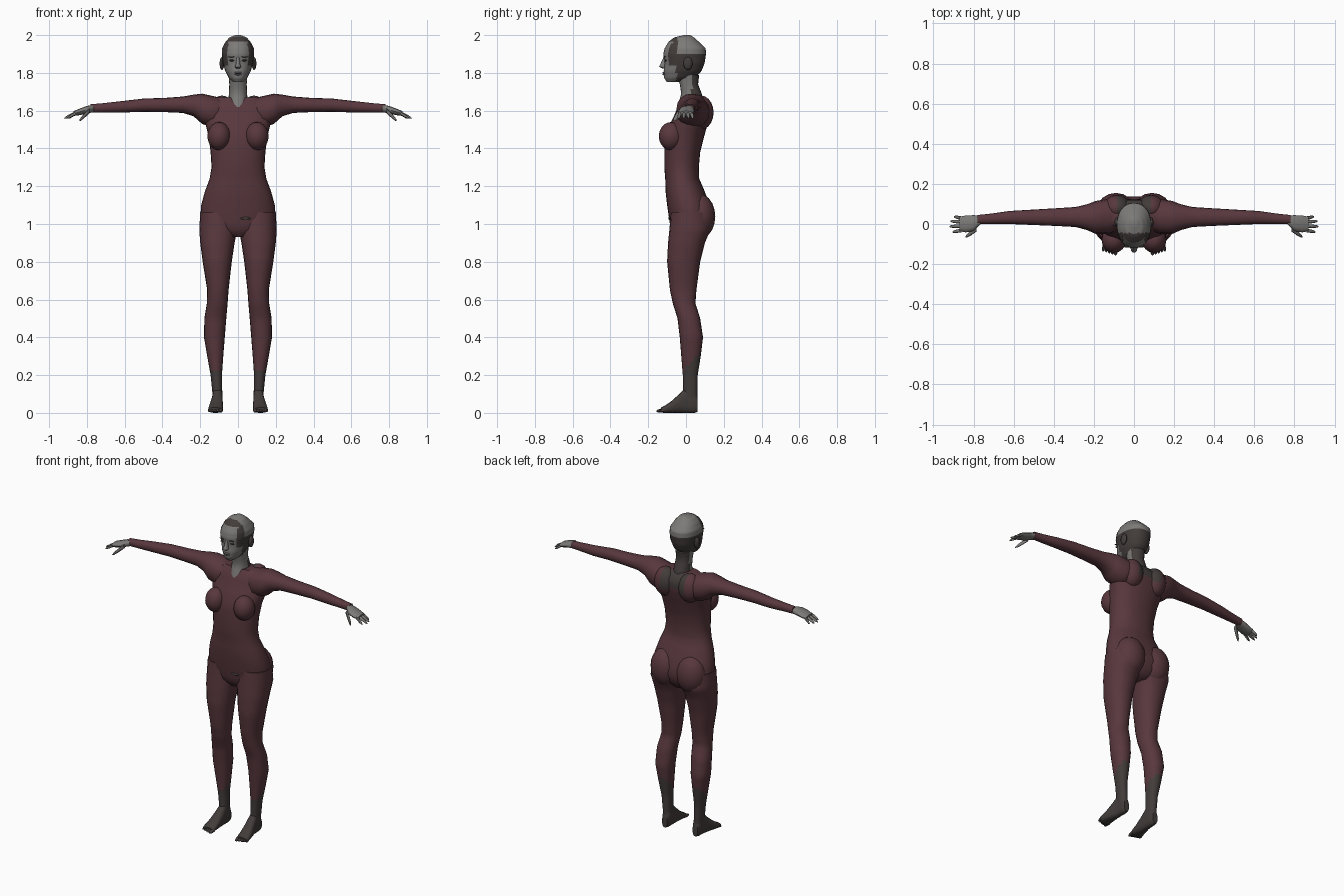
import bpy
import bmesh
from math import sin, cos, pi, radians, copysign
from mathutils import Matrix, Vector

default = bpy.data.objects.get("Cube")
if default:
    bpy.data.objects.remove(default, do_unlink=True)


def make_material(name, red, green, blue):
    material = bpy.data.materials.new(name)
    material.use_nodes = True
    colour = (red, green, blue, 1)
    material.diffuse_color = colour
    shader = material.node_tree.nodes["Principled BSDF"]
    shader.inputs["Base Color"].default_value = colour
    shader.inputs["Roughness"].default_value = 0.8
    return material


MAROON = make_material("maroon suit", .098, .039, .047)
DARK = make_material("charcoal hair and socks", .055, .046, .043)
GREY = make_material("grey skin", .2, .195, .185)
parts = []


def finish(name, bm, materials, rule=None, mirror=False):
    """Turn a bmesh into an object, colouring faces by a rule on their centres."""
    bmesh.ops.recalc_face_normals(bm, faces=bm.faces)
    if rule:
        for face in bm.faces:
            face.material_index = rule(*face.calc_center_median())
    mesh = bpy.data.meshes.new(name)
    bm.to_mesh(mesh)
    bm.free()
    obj = bpy.data.objects.new(name, mesh)
    bpy.context.scene.collection.objects.link(obj)
    for material in materials:
        mesh.materials.append(material)
    if mirror:
        obj.modifiers.new("mirror", "MIRROR").use_mirror_merge = False
    parts.append(obj)
    return obj


def loft(name, rows, materials, axis="z", rule=None, mirror=False,
         sides=20, steps=2, power=2.2):
    """Rounded rings along an axis; a row is position, then two low/high pairs."""
    fine = []
    for low, high in zip(rows, rows[1:]):
        for step in range(steps):
            blend = step / steps
            fine.append([a + (b - a) * blend for a, b in zip(low, high)])
    fine.append(rows[-1])
    place = {"z": lambda t, a, b: (a, b, t),
             "x": lambda t, a, b: (t, a, b),
             "y": lambda t, a, b: (a, t, b)}[axis]

    def bulge(value):
        return copysign(abs(value) ** (2 / power), value)

    bm = bmesh.new()
    rings = []
    for t, a_low, a_high, b_low, b_high in fine:
        ring = []
        for side in range(sides):
            angle = 2 * pi * side / sides
            a = (a_low + a_high + (a_high - a_low) * bulge(cos(angle))) / 2
            b = (b_low + b_high + (b_high - b_low) * bulge(sin(angle))) / 2
            ring.append(bm.verts.new(place(t, a, b)))
        rings.append(ring)
    for lower, upper in zip(rings, rings[1:]):
        for side in range(sides):
            after = (side + 1) % sides
            bm.faces.new((lower[side], lower[after], upper[after], upper[side]))
    bm.faces.new(rings[0])
    bm.faces.new(rings[-1])
    return finish(name, bm, materials, rule, mirror)


def ellipsoid(name, centre, radii, materials, rule=None, mirror=True, segments=16):
    bm = bmesh.new()
    matrix = Matrix.Translation(centre) @ Matrix.Diagonal(Vector(radii).to_4d())
    bmesh.ops.create_uvsphere(bm, u_segments=segments, v_segments=segments // 2 + 2,
                              radius=1, matrix=matrix)
    return finish(name, bm, materials, rule, mirror)


def digit(name, start, end, radius, material, axis):
    """A tapered finger or toe between two points."""
    rows = []
    for blend, scale in ((0, 1), (.5, .95), (.85, .7), (1, .25)):
        point = Vector(start).lerp(Vector(end), blend)
        r = radius * scale
        x, y, z = point
        if axis == "x":
            rows.append((x, y - r, y + r, z - r, z + r))
        else:
            rows.append((y, x - r, x + r, z - r, z + r))
    loft(name, rows, [material], axis, mirror=True, sides=8, steps=1)


def centred(rows):
    return [(z, -half, half, front, back) for z, half, front, back in rows]


# Colour rules
def nape_patch(x, y, z):
    return int(y > .05 and z > 1.565 and abs(x) < .085)


def sock_line(x, y, z):
    return int(z < .24 + y)


def hairline(x, y, z):
    crown = z > 1.895 and y > -.045
    face = y < -.05 and z < 1.965 and (z < 1.84 or abs(x) < .052)
    return int(crown or face)


# Torso
loft("torso", centred([
    (.93, .06, -.05, .08), (.97, .15, -.08, .12), (1.03, .2, -.09, .138),
    (1.1, .195, -.1, .125), (1.17, .176, -.108, .1), (1.24, .15, -.11, .07),
    (1.3, .14, -.115, .068), (1.38, .145, -.115, .075), (1.46, .155, -.11, .095),
    (1.52, .17, -.09, .112), (1.58, .185, -.06, .125), (1.63, .18, -.04, .12),
    (1.67, .12, -.015, .085)]),
    [MAROON, DARK], rule=nape_patch, sides=28)
ellipsoid("breast", (.1, -.078, 1.465), (.062, .066, .075), [MAROON])
ellipsoid("shoulder_blade", (.085, .08, 1.59), (.07, .066, .09),
          [MAROON, DARK], nape_patch)
ellipsoid("buttock", (.09, .07, 1.04), (.095, .085, .12), [MAROON])
ellipsoid("suit_crease", (.04, -.088, 1.03), (.028, .006, .007), [DARK],
          mirror=False)

# Arms
loft("arm", [
    (.06, -.02, .12, 1.56, 1.66), (.13, -.05, .125, 1.51, 1.677),
    (.19, -.05, .115, 1.53, 1.69), (.235, -.03, .098, 1.57, 1.685),
    (.29, -.015, .085, 1.588, 1.675), (.38, -.01, .079, 1.592, 1.668),
    (.5, -.005, .072, 1.594, 1.664), (.62, 0, .065, 1.59, 1.65),
    (.72, 0, .051, 1.59, 1.639), (.78, 0, .045, 1.59, 1.634)],
    [MAROON], "x", mirror=True, sides=16)

# Hands
loft("palm", [
    (.76, .003, .042, 1.593, 1.631), (.8, -.035, .044, 1.585, 1.625),
    (.84, -.042, .042, 1.576, 1.61), (.87, -.035, .036, 1.572, 1.598)],
    [GREY], "x", mirror=True, sides=12)
for label, y, tip in (("index", -.032, .905), ("middle", -.01, .92),
                      ("ring", .011, .915), ("little", .029, .897)):
    digit(label + "_finger", (.86, y, 1.587), (tip, y * 1.25, 1.56),
          .009, GREY, "x")
digit("thumb", (.785, -.025, 1.6), (.84, -.064, 1.548), .013, GREY, "x")

# Legs
loft("leg", [
    (1.06, .01, .2, -.08, .12), (.97, .004, .205, -.088, .13),
    (.9, .018, .2, -.095, .1), (.8, .033, .187, -.1, .075),
    (.65, .05, .163, -.085, .055), (.58, .055, .165, -.07, .05),
    (.5, .062, .178, -.045, .075), (.4, .07, .18, -.033, .09),
    (.3, .078, .163, -.025, .078), (.2, .085, .145, -.017, .062),
    (.1, .083, .135, -.015, .06), (.03, .085, .13, -.01, .06)],
    [MAROON, DARK], rule=sock_line, mirror=True, steps=4)

# Feet and toes
loft("foot", [
    (.062, .09, .125, .005, .08), (.045, .083, .132, 0, .12),
    (0, .082, .135, 0, .135), (-.035, .08, .142, 0, .1),
    (-.08, .079, .153, 0, .06), (-.115, .08, .158, 0, .037),
    (-.132, .086, .155, .002, .028)],
    [DARK], "y", mirror=True, sides=16, power=2.6)
for index in range(5):
    x = .09 + index * .0155
    digit("toe", (x, -.115, .014), (x + .002, -.156 + index * .005, .009),
          .011 - index * .001, DARK, "y")

# Neck
loft("neck", centred([
    (1.62, .05, -.045, .1), (1.65, .052, -.036, .097), (1.69, .048, -.025, .083),
    (1.74, .046, -.033, .064), (1.79, .05, -.05, .07)]),
    [GREY, DARK], rule=lambda x, y, z: int(y > .03))

# Head
loft("head", centred([
    (1.752, .026, -.102, -.03), (1.772, .048, -.115, .045),
    (1.81, .068, -.118, .082), (1.85, .079, -.113, .098),
    (1.9, .086, -.12, .106), (1.93, .084, -.113, .104),
    (1.965, .066, -.092, .068), (1.988, .045, -.062, .042), (2, .015, -.01, .024)]),
    [DARK, GREY], rule=hairline, sides=36, steps=4)
ellipsoid("ear", (.085, .01, 1.85), (.013, .024, .035), [DARK], segments=10)
ellipsoid("eye", (.033, -.108, 1.866), (.015, .007, .005), [DARK], segments=10)
ellipsoid("eyebrow", (.033, -.113, 1.885), (.019, .005, .003), [DARK], segments=8)
loft("nose", centred([
    (1.822, .008, -.122, -.1), (1.832, .017, -.143, -.1),
    (1.845, .012, -.137, -.1), (1.885, .007, -.119, -.1)]), [GREY], sides=10)
for label, height in (("upper_lip", 1.801), ("lower_lip", 1.792)):
    ellipsoid(label, (0, -.115, height), (.022, .01, .005), [GREY],
              mirror=False, segments=10)
ellipsoid("mouth_line", (0, -.12, 1.7965), (.02, .004, .0015), [DARK],
          mirror=False, segments=8)

# Smooth shading that keeps hard edges
bpy.ops.object.select_all(action="DESELECT")
for part in parts:
    part.select_set(True)
bpy.context.view_layer.objects.active = parts[0]
bpy.ops.object.shade_smooth_by_angle(angle=radians(50))
